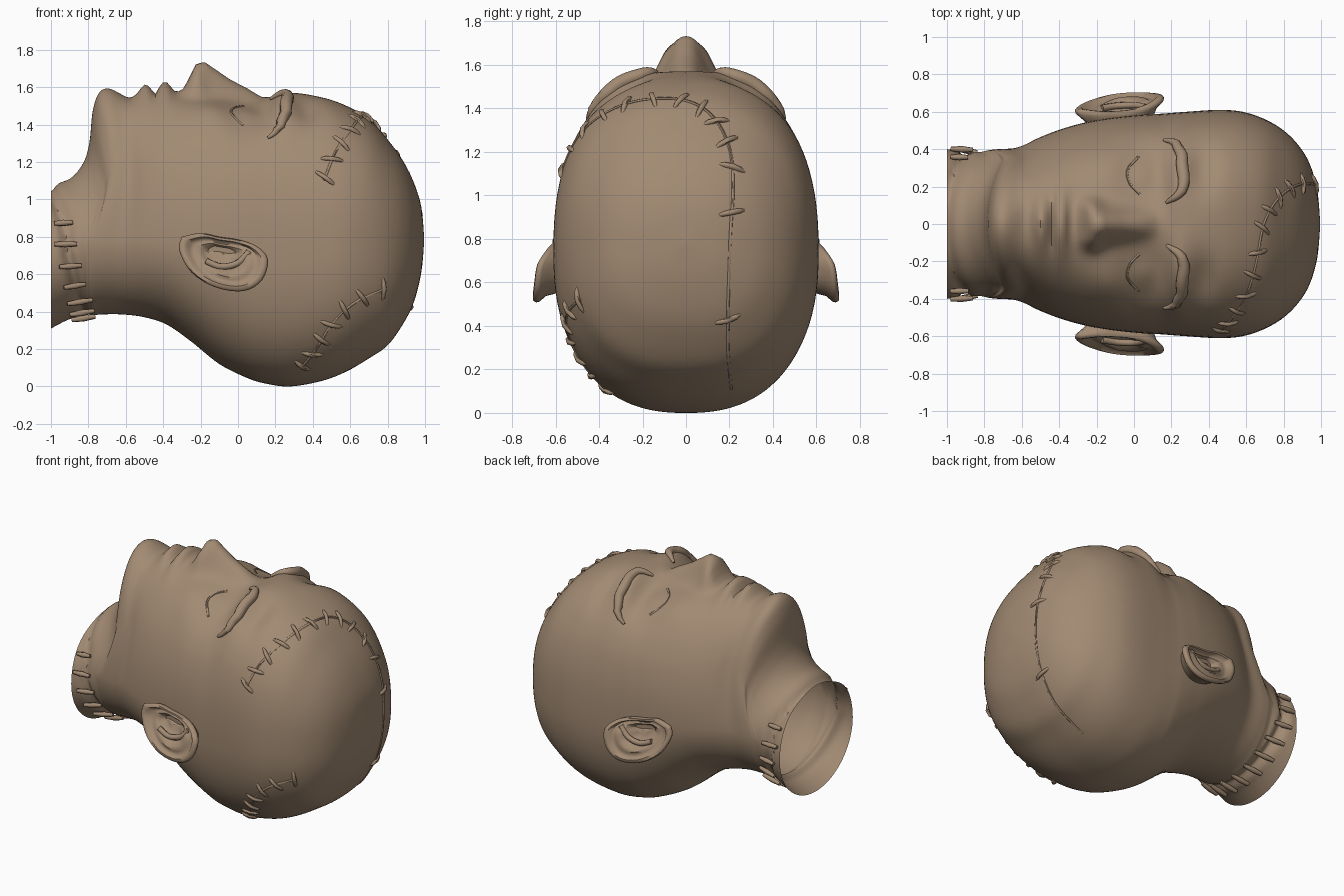
import bpy, bmesh, math
from mathutils import Vector
from mathutils.bvhtree import BVHTree

if "Cube" in bpy.data.objects:
    bpy.data.objects.remove(bpy.data.objects["Cube"])

skin = bpy.data.materials.new("brown_clay")
skin.diffuse_color = (0.36, 0.255, 0.17, 1)
skin.use_nodes = True
skin.node_tree.nodes["Principled BSDF"].inputs["Base Color"].default_value = skin.diffuse_color


def finish(bm, name, angle=60):
    bmesh.ops.recalc_face_normals(bm, faces=bm.faces)
    me = bpy.data.meshes.new(name)
    bm.to_mesh(me)
    ob = bpy.data.objects.new(name, me)
    bpy.context.collection.objects.link(ob)
    me.materials.append(skin)
    bpy.ops.object.select_all(action='DESELECT')
    ob.select_set(True)
    bpy.context.view_layer.objects.active = ob
    bpy.ops.object.shade_smooth_by_angle(angle=math.radians(angle))
    return ob


def spline(rows, sub):
    """Catmull-Rom through rows of numbers."""
    out, n = [], len(rows)
    for i in range(n - 1):
        p = [rows[max(0, min(n - 1, i + k))] for k in (-1, 0, 1, 2)]
        for s in range(sub):
            t = s / sub
            out.append([0.5 * (2 * b + (c - a) * t + (2 * a - 5 * b + 4 * c - d) * t * t
                               + (3 * b - a - 3 * c + d) * t ** 3) for a, b, c, d in zip(*p)])
    return out + [list(rows[-1])]


def loft(bm, rings):
    vs = [[bm.verts.new(p) for p in r] for r in rings]
    n = len(vs[0])
    for a, b in zip(vs, vs[1:]):
        for j in range(n):
            bm.faces.new((a[j], a[(j + 1) % n], b[(j + 1) % n], b[j]))
    return vs


def tube(bm, pts, radii, sides=8):
    """Tapered tube along points, with closed ends."""
    pts = [Vector(p) for p in pts]
    rings = []
    for i, p in enumerate(pts):
        d = (pts[min(i + 1, len(pts) - 1)] - pts[max(i - 1, 0)]).normalized()
        u = d.cross(Vector((0.31, 0.2, 0.93))).normalized()
        v = d.cross(u)
        rings.append([p + radii[i] * (u * math.cos(a) + v * math.sin(a))
                      for a in (2 * math.pi * k / sides for k in range(sides))])
    vs = loft(bm, rings)
    bm.faces.new(vs[0])
    bm.faces.new(vs[-1])


def g(v, c, s):
    return math.exp(-((v - c) / s) ** 2)


# head cross-sections: x, bottom, top, half width
SECTIONS = [(-1.0, .31, 1.08, .40), (-.9, .36, 1.11, .39), (-.83, .37, 1.19, .385), (-.795, .38, 1.3, .39),
            (-.775, .38, 1.48, .395), (-.73, .385, 1.575, .40), (-.62, .385, 1.565, .41),
            (-.5, .37, 1.565, .465), (-.38, .33, 1.57, .51), (-.25, .24, 1.56, .545),
            (-.1, .12, 1.55, .57), (.05, .045, 1.54, .585), (.15, .015, 1.54, .59),
            (.28, 0, 1.57, .60), (.45, .03, 1.545, .61), (.58, .08, 1.5, .60),
            (.7, .15, 1.43, .56), (.8, .22, 1.32, .50), (.88, .33, 1.21, .42),
            (.94, .45, 1.09, .32), (.98, .61, .96, .18), (.995, .77, .80, .015)]
NOSE = [(-.33, 0), (-.29, .03), (-.26, .09), (-.225, .165), (-.18, .18), (-.05, .10), (.05, .055), (.13, .01), (.2, 0)]


def nose_height(x):
    for (a, ha), (b, hb) in zip(NOSE, NOSE[1:]):
        if a <= x <= b:
            return ha + (hb - ha) * (x - a) / (b - a)
    return 0


def relief(x, y):
    """Height of the facial features over the plain face."""
    y = abs(y)
    half = .095 - .03 * max(0, min(1, (x + .2) / .3))
    h = nose_height(x) * math.exp(-(y / half) ** 2.5)
    h += .055 * g(x, -.23, .05) * g(y, .1, .045)                       # nostril wings
    h += .06 * g(x, -.39, .04) * g(y, 0, .16)                         # upper lip
    h += .05 * g(x, -.495, .035) * g(y, 0, .13)                       # lower lip
    h -= .02 * g(x, -.442, .014) * g(y, 0, .15)                       # mouth line
    h -= .02 * g(x, -.58, .04) * g(y, 0, .16)
    h += .015 * g(x, -.69, .05) * g(y, 0, .12)                        # chin
    h -= .085 * g(x, .06, .11) * g(y, .27, .14)                       # eye sockets
    h += .06 * g(x, .05, .08) * g(y, .27, .10)                        # closed eyes
    h += .03 * g(x, .23, .05) * g(y, .28, .15)                        # brow ridge
    h -= .04 * g(x, .37, .07) * g(y, .3, .13)                         # hollow over brows
    h += .02 * g(x, -.15, .12) * g(y, .33, .1)                        # cheekbones
    return h


def cut_x(z):
    return -.98 + (1.0 - z) * .24


# head with neck
N = 128
bm = bmesh.new()
rings = []
for x, b, t, w in spline(SECTIONS, 6):
    zc = min(b + .47 * (t - b), .78)
    e = 2 / (2.0 + .4 * max(0, min(1, (x + .5) / .6)))
    ring = []
    for k in range(N):
        q = 2 * math.pi * k / N
        a = q + .2 * math.sin(2 * q)                                  # denser along the face midline
        c, s = math.cos(a), math.sin(a)
        y = w * math.copysign(abs(c) ** e, c)
        dz = (t - zc if s > 0 else zc - b) * math.copysign(abs(s) ** e, s)
        z = zc + dz
        if x < -.7:                                                   # sewn groove round the neck
            f = 1 - .09 * g(x, cut_x(z), .028)
            y, z = y * f, zc + dz * f
        px = x
        if s > .0:
            z += relief(x, y) * max(0, min(1, (s - .2) * 3))
            px += .12 * min(1, s * 2) * (y / .4) ** 2 * g(x, -.76, .17) * (x > -.99)   # jaw curves back
        ring.append((px, y, z))
    rings.append(ring)
vs = loft(bm, rings)
bm.faces.new(vs[-1])
bmesh.ops.recalc_face_normals(bm, faces=bm.faces)
tree = BVHTree.FromBMesh(bm)
finish(bm, "head")


def on_skin(p, lift=0.0):
    loc, nor, _, _ = tree.find_nearest(Vector(p))
    return loc + nor * lift


# ears: lofted rim and bowl from one outline
EAR = [(-.3, .61, .80), (-.315, .62, .73), (-.25, .655, .61), (-.12, .69, .53), (.03, .70, .51), (.13, .695, .57),
       (.16, .68, .68), (.1, .64, .75), (.0, .61, .785), (-.1, .60, .80), (-.2, .60, .82), (-.3, .61, .80)]
outline = spline(EAR, 4)[:-1]
for side, label in ((1, "left"), (-1, "right")):
    bm = bmesh.new()

    def ear_ring(scale, push, depth=None):
        return [(-.07 + (x + .07) * scale, side * (depth if depth else y + push), .69 + (z - .69) * scale)
                for x, y, z in outline]
    vs = loft(bm, [ear_ring(.66, 0, .52), ear_ring(.84, -.055), ear_ring(.98, -.025), ear_ring(1, -.01),
                   ear_ring(.96, .003), ear_ring(.85, .004), ear_ring(.78, -.02), ear_ring(.66, -.025),
                   ear_ring(.58, -.018), ear_ring(.48, -.03), ear_ring(.36, -.055), ear_ring(.15, 0, .585)])
    bm.faces.new(vs[-1])
    fold = spline([(-.17, .62, .67), (-.09, .632, .64), (.0, .635, .66), (.06, .625, .72)], 4)
    tube(bm, [(x, side * y, z) for x, y, z in fold], [.018] * len(fold))
    finish(bm, label + "_ear")

    # eyebrow: raised crescent
    bm = bmesh.new()
    path = spline([(.14, .51, 1.38), (.21, .48, 1.43), (.265, .38, 1.53), (.28, .25, 1.575), (.24, .16, 1.57),
                   (.16, .12, 1.56)], 4)
    m = len(path) - 1
    tube(bm, [on_skin((x, side * y, z), .004) for x, y, z in path],
         [.008 + .026 * math.sin(math.pi * i / m) for i in range(m + 1)], 10)
    finish(bm, label + "_eyebrow")

    # closed eyelid edge
    bm = bmesh.new()
    path = spline([(.03, .16, 1.5), (-.02, .22, 1.5), (-.03, .3, 1.48), (.03, .39, 1.43)], 4)
    tube(bm, [on_skin((x, side * y, z), -.003) for x, y, z in path], [.008] * len(path), 6)
    finish(bm, label + "_eyelid")


# sewn scars over the skull: thin seam and crossing stitches
def scar(name, points, every, offset=0):
    bm = bmesh.new()
    path = [on_skin(p) for p in spline(points, 8)]
    tube(bm, path, [.007] * len(path), 6)
    for i in range(1 + offset, len(path) - 1, every):
        p = path[i]
        _, nor, _, _ = tree.find_nearest(p)
        along = (path[i + 1] - path[i - 1]).normalized()
        across = nor.cross(along).normalized() + along * (.3 if i % 2 else -.3)
        pts = [on_skin(p + across * d, l) for d, l in
               ((-.06, -.008), (-.035, .004), (0, .01), (.035, .004), (.06, -.008))]
        tube(bm, pts, [.008, .012, .013, .012, .008], 6)
    finish(bm, name)


scar("forehead_scar", [(.46, -.56, 1.1), (.52, -.5, 1.25), (.6, -.38, 1.37), (.65, -.2, 1.43), (.69, 0, 1.43),
                       (.77, .13, 1.36), (.85, .2, 1.2), (.92, .21, 1.0)], 5)
scar("crown_scar", [(.92, .21, 1.0), (.96, .2, .8), (.92, .19, .5), (.8, .19, .28), (.6, .21, .1)], 14, 3)
scar("side_scar", [(.8, -.5, .52), (.62, -.54, .45), (.5, -.53, .33), (.42, -.46, .2), (.34, -.36, .1)], 5)

# neck stitches bridging the groove
bm = bmesh.new()
for k in range(20):
    a = 2 * math.pi * (k + .5) / 20
    y, z = .42 * math.cos(a), .70 + .40 * math.sin(a)
    cx = cut_x(z)
    if cx < -.965:
        continue
    ends = [on_skin((max(cx + d, -.98), y, z), .012) for d in (-.06, .06)]
    mid = (ends[0] + ends[1]) / 2
    tube(bm, [ends[0], mid, ends[1]], [.012, .018, .012], 6)
finish(bm, "neck_stitches")
